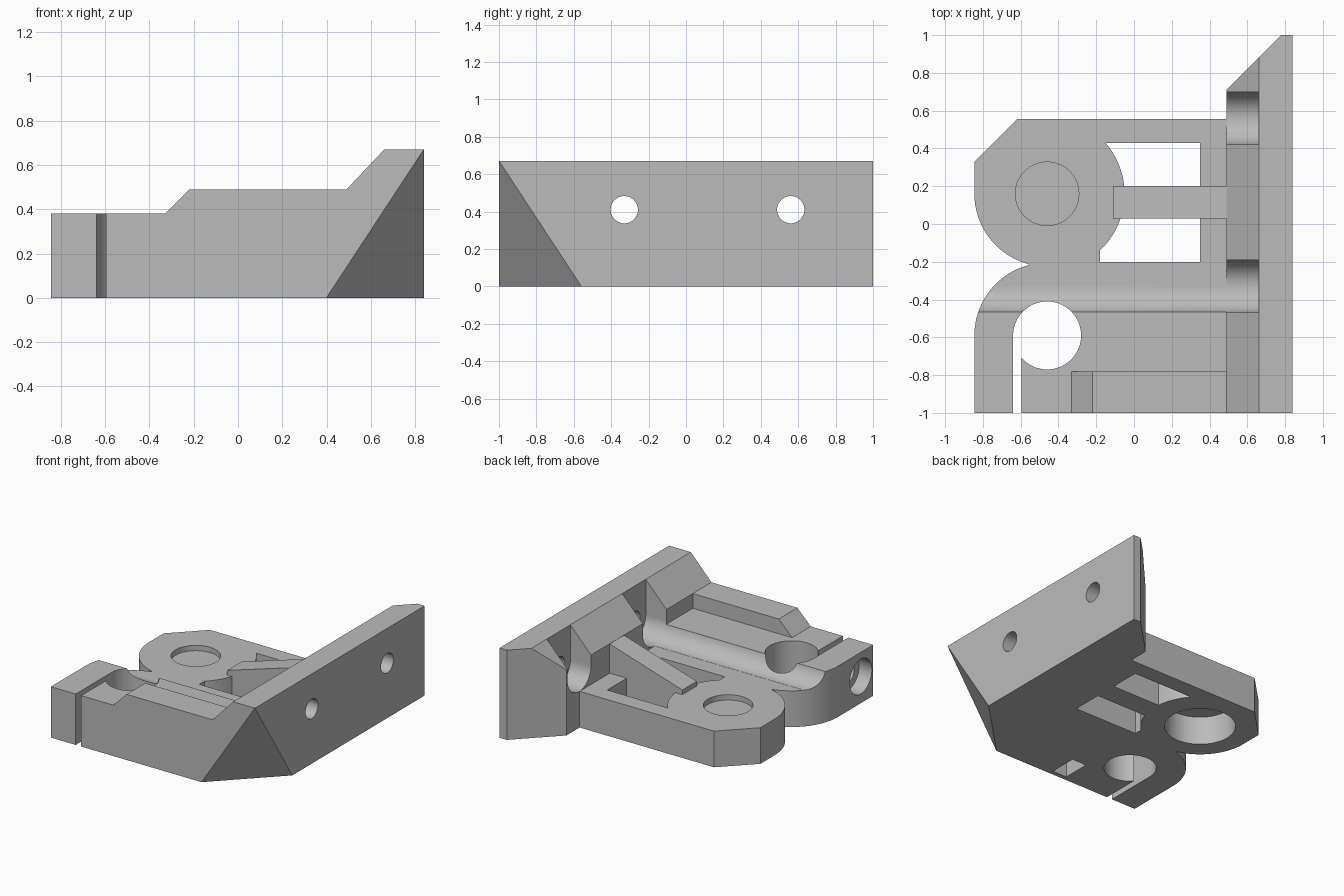
import bpy, bmesh
from math import sin, cos, radians, pi
from mathutils import Vector

cube = bpy.data.objects.get("Cube")
if cube:
    bpy.data.objects.remove(cube, do_unlink=True)

grey = bpy.data.materials.new("plain grey")
grey.use_nodes = True
colour = (0.5, 0.5, 0.5, 1)
grey.diffuse_color = colour
grey.node_tree.nodes["Principled BSDF"].inputs["Base Color"].default_value = colour

HUB = (-0.46, 0.16)
CLAMP = (-0.46, -0.59)
SCREW_Z = 0.41


def arc(centre, r, start, end, n=24):
    angles = [radians(start + (end - start) * i / n) for i in range(n + 1)]
    return [(centre[0] + r * cos(a), centre[1] + r * sin(a)) for a in angles]


def circle(centre, r):
    return arc(centre, r, 0, 360, 64)[:-1]


def rect(u0, u1, v0, v1):
    return [(u0, v0), (u1, v0), (u1, v1), (u0, v1)]


def prism(name, profile, axis, lo, hi):
    """Extrude a 2D profile along an axis."""
    place = {"x": lambda u, v, w: (w, u, v),
             "y": lambda u, v, w: (u, w, v),
             "z": lambda u, v, w: (u, v, w)}[axis]
    bm = bmesh.new()
    ends = [[bm.verts.new(place(u, v, w)) for u, v in profile] for w in (lo, hi)]
    bm.faces.new(ends[0])
    bm.faces.new(ends[1])
    n = len(profile)
    for i in range(n):
        j = (i + 1) % n
        bm.faces.new((ends[0][i], ends[0][j], ends[1][j], ends[1][i]))
    bmesh.ops.recalc_face_normals(bm, faces=bm.faces)
    mesh = bpy.data.meshes.new(name)
    bm.to_mesh(mesh)
    bm.free()
    mesh.materials.append(grey)
    ob = bpy.data.objects.new(name, mesh)
    bpy.context.collection.objects.link(ob)
    return ob


def combine(target, tool, operation="DIFFERENCE"):
    """Apply a boolean and discard the tool."""
    mod = target.modifiers.new("boolean", "BOOLEAN")
    mod.operation = operation
    mod.solver = "EXACT"
    mod.object = tool
    graph = bpy.context.evaluated_depsgraph_get()
    mesh = bpy.data.meshes.new_from_object(target.evaluated_get(graph))
    target.modifiers.clear()
    target.data = mesh
    bpy.data.objects.remove(tool, do_unlink=True)


# Full-height footprint: mounting plate, bearing hub and clamp outline
outline = [(-0.845, -1), (0.84, -1), (0.84, 1), (0.78, 1), (0.49, 0.71),
           (0.49, 0.555), (-0.62, 0.555), (-0.845, 0.33)]
outline += arc(HUB, 0.385, 180, 255) + arc(CLAMP, 0.385, 105, 180)
bracket = prism("bracket_body", outline, "z", 0, 0.67)

# Bevelled lower front corner
bm = bmesh.new()
bm.from_mesh(bracket.data)
bmesh.ops.bisect_plane(bm, geom=bm.verts[:] + bm.edges[:] + bm.faces[:],
                       plane_co=(0.399, -1, 0),
                       plane_no=Vector((0.67, -0.67, -0.44)).normalized(),
                       clear_outer=True)
bmesh.ops.holes_fill(bm, edges=bm.edges[:], sides=0)
bmesh.ops.recalc_face_normals(bm, faces=bm.faces)
bm.to_mesh(bracket.data)
bm.free()


def cut(profile, axis, lo, hi):
    combine(bracket, prism("cutter", profile, axis, lo, hi))


# Stepped and sloped top
cut([(-1, 0.38), (-0.33, 0.38), (-0.22, 0.49), (0.49, 0.49), (0.67, 0.68),
     (0.67, 1), (-1, 1)], "y", -1.2, 1.2)
cut(rect(-1, 0.49, 0.38, 1), "y", -0.78, -0.3)
cut(rect(-1, 0.49, 0.27, 1), "y", -0.33, 1.2)

# Screw-head channels and screw holes in the mounting plate
for y, start in ((-0.33, -1), (0.56, 0.45)):
    channel = arc((y, SCREW_Z), 0.139, 180, 360, 32)
    channel += [(y + 0.139, 1), (y - 0.139, 1)]
    cut(channel, "x", start, 0.66)
    cut(circle((y, SCREW_Z), 0.073), "x", 0.6, 1)

# Windows either side of the rib
cut([(0.35, 0.20), (0.35, 0.43)] + arc(HUB, 0.41, 41.2, 5.6), "z", -0.1, 0.4)
cut([(-0.18, -0.20), (0.35, -0.20), (0.35, 0.03)]
    + arc(HUB, 0.41, -18.5, -46.9), "z", -0.1, 0.4)

# Sloping rib
rib = prism("rib", [(-0.11, 0.2), (0.51, 0.2), (0.51, 0.49), (0.49, 0.488),
                    (-0.11, 0.305)], "y", 0.03, 0.20)
combine(bracket, rib, "UNION")

# Bearing pocket from below, shallow recess from above
cut(circle(HUB, 0.245), "z", -0.1, 0.215)
cut(circle(HUB, 0.168), "z", 0.23, 0.5)

# Rod clamp: bore, slit, clamping screw and nut pocket
cut(circle(CLAMP, 0.18), "z", -0.1, 0.6)
cut(rect(-0.64, -0.595, -1.1, -0.585), "z", -0.1, 0.6)
cut(circle((-0.855, 0.2), 0.13), "x", -1, -0.74)
cut(circle((-0.855, 0.2), 0.073), "x", -0.8, 0.05)
cut(rect(-0.20, -0.08, -0.965, -0.755), "z", -0.1, 0.33)

bpy.ops.object.select_all(action="DESELECT")
bracket.select_set(True)
bpy.context.view_layer.objects.active = bracket
bpy.ops.object.shade_smooth_by_angle(angle=radians(25))
